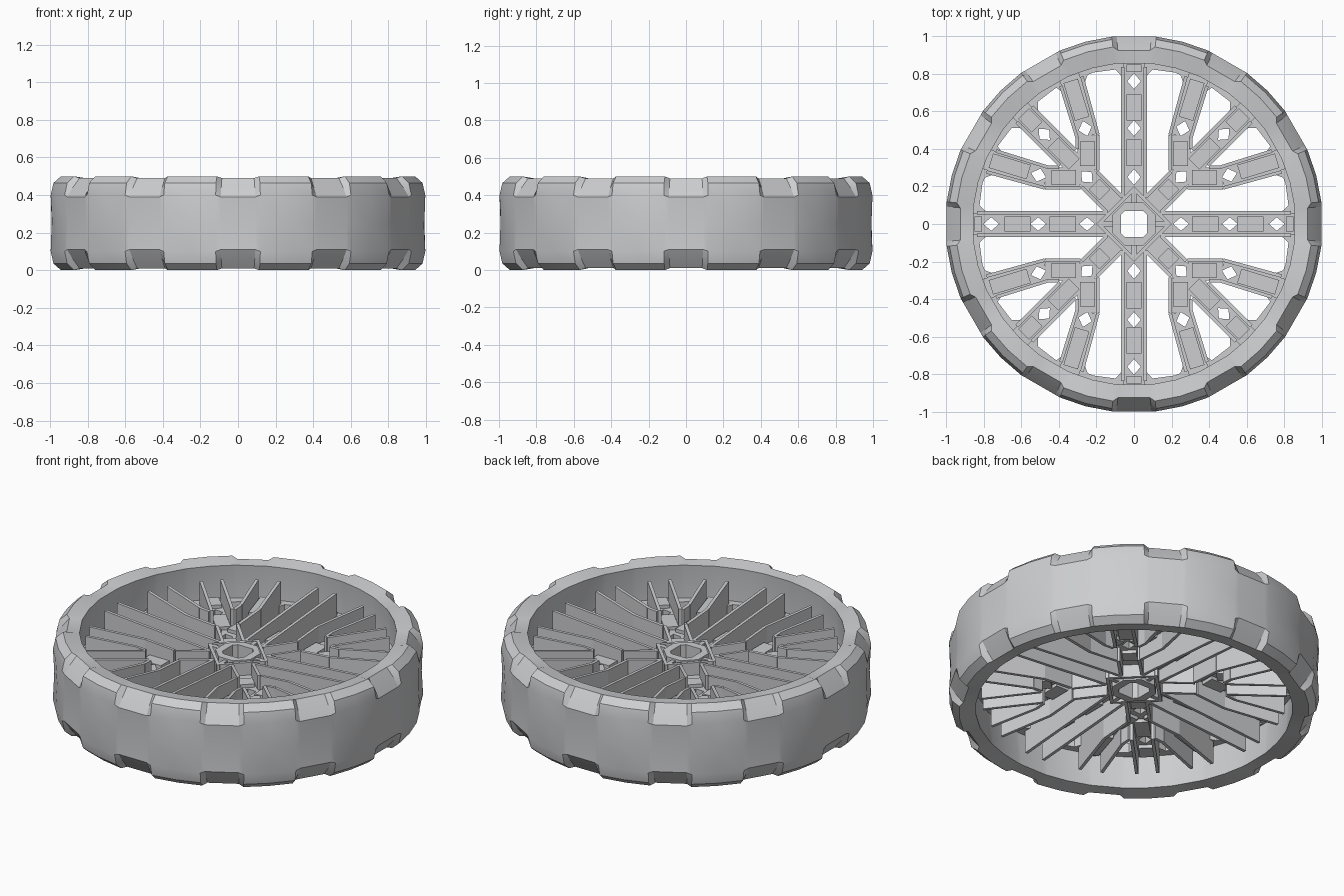
import bpy, bmesh, math
from mathutils import Vector, Matrix

if "Cube" in bpy.data.objects:
    bpy.data.objects.remove(bpy.data.objects["Cube"])

MID = 0.25  # height of the mid-plane
grey = bpy.data.materials.new("light_grey")
grey.diffuse_color = (0.61, 0.615, 0.63, 1)
grey.use_nodes = True
grey.node_tree.nodes["Principled BSDF"].inputs["Base Color"].default_value = grey.diffuse_color


def finish(name, bm, smooth=False):
    bmesh.ops.recalc_face_normals(bm, faces=bm.faces[:])
    me = bpy.data.meshes.new(name)
    bm.to_mesh(me)
    bm.free()
    me.materials.append(grey)
    ob = bpy.data.objects.new(name, me)
    bpy.context.collection.objects.link(ob)
    if smooth:
        bpy.ops.object.select_all(action='DESELECT')
        ob.select_set(True)
        bpy.context.view_layer.objects.active = ob
        bpy.ops.object.shade_smooth_by_angle(angle=math.radians(28))
    return ob


def rib_height(p):
    """Ribs grow taller towards the rim."""
    return 0.11 + 0.055 * max(0, min(1, (p.length - 0.15) / 0.67))


def prism(bm, pts, h):
    """Extrude a 2D outline equally above and below the mid-plane."""
    hs = [h(p) if callable(h) else h for p in pts]
    top = [bm.verts.new((p.x, p.y, MID + k)) for p, k in zip(pts, hs)]
    bot = [bm.verts.new((p.x, p.y, MID - k)) for p, k in zip(pts, hs)]
    bm.faces.new(top)
    bm.faces.new(bot[::-1])
    for i in range(len(pts)):
        j = (i + 1) % len(pts)
        bm.faces.new((top[i], bot[i], bot[j], top[j]))


def ring(bm, outer, inner, h):
    """Closed band between two outlines with equal point counts."""
    loops = [[bm.verts.new((p.x, p.y, MID + s * h)) for p in ps]
             for ps, s in ((outer, 1), (inner, 1), (inner, -1), (outer, -1))]
    n = len(outer)
    for a in range(4):
        for i in range(n):
            j = (i + 1) % n
            b = (a + 1) % 4
            bm.faces.new((loops[a][i], loops[a][j], loops[b][j], loops[b][i]))


def circle(n, r, start=0.0):
    return [Vector((r * math.cos(start + math.tau * i / n),
                    r * math.sin(start + math.tau * i / n))) for i in range(n)]


def wall(bm, path, t=0.009):
    """Thin upright rib along a polyline."""
    for a, b in zip(path, path[1:]):
        a, b = Vector(a), Vector(b)
        u = (b - a).normalized()
        n = Vector((-u.y, u.x)) * t
        prism(bm, [a + n, b + n, b - n, a - n], rib_height)


def web(bm, a, b, holes, pads, w=0.055):
    """Floor between two ribs, with diamond holes and raised pads."""
    a, b = Vector(a), Vector(b)
    u = (b - a).normalized()
    n = Vector((-u.y, u.x))

    def poly(pts, h):
        prism(bm, [a + u * s + n * t for s, t in pts], h)
    s0, c, d = 0.0, 0.042, 0.036
    for h in holes:
        if h - c > s0 + 0.002:
            poly([(s0, -w), (h - c, -w), (h - c, w), (s0, w)], 0.04)
        for sx in (-1, 1):
            for sy in (-1, 1):
                poly([(h + sx * c, 0), (h, sy * d), (h, sy * w), (h + sx * c, sy * w)], 0.04)
        s0 = h + c
    end = (b - a).length
    poly([(s0, -w), (end, -w), (end, w), (s0, w)], 0.04)
    for p0, p1 in pads:
        q = 0.04
        poly([(p0, -q), (p1, -q), (p1, q), (p0, q)], 0.06)


def flare(bm, a, b, w0=0.06, w1=0.115):
    """Gusset where a spoke meets the rim."""
    a, b = Vector(a), Vector(b)
    u = (b - a).normalized()
    n = Vector((-u.y, u.x))
    for s in (-1, 1):
        prism(bm, [a + n * s * w0, b + n * s * w0, b + n * s * w1], 0.03)


def four_times(bm):
    geom = bm.verts[:] + bm.edges[:] + bm.faces[:]
    for k in (1, 2, 3):
        new = bmesh.ops.duplicate(bm, geom=geom)["geom"]
        bmesh.ops.rotate(bm, cent=(0, 0, 0), matrix=Matrix.Rotation(k * math.pi / 2, 3, 'Z'),
                         verts=[v for v in new if isinstance(v, bmesh.types.BMVert)])


# Tyre: swept profile, with twelve shoulder notches on each side
plain = [(0.875, 0.0), (0.855, 0.235), (0.945, 0.25), (0.985, 0.215), (1.0, 0.15)]
notch = [(0.875, 0.0), (0.855, 0.235), (0.925, 0.24), (0.968, 0.185), (0.997, 0.14)]
bm = bmesh.new()
cols = []
for k in range(12):
    for deg, prof in ((-15, plain), (-6.8, plain), (-5.3, notch), (5.3, notch), (6.8, plain)):
        ang = math.radians(30 * k + deg)
        full = prof + [(0.992, 0.0)] + [(r, -z) for r, z in prof[:0:-1]]
        cols.append([bm.verts.new((1.004 * r * math.cos(ang), 1.004 * r * math.sin(ang), MID + z))
                     for r, z in full])
m = len(cols[0])
for i, col in enumerate(cols):
    nxt = cols[(i + 1) % len(cols)]
    for j in range(m):
        k = (j + 1) % m
        bm.faces.new((col[j], nxt[j], nxt[k], col[k]))
finish("tyre", bm, smooth=True)

# Flange joining the spokes to the tyre
bm = bmesh.new()
ring(bm, circle(24, 0.89), circle(24, 0.835), 0.03)
finish("rim_flange", bm)

# Straight spokes along the axes
bm = bmesh.new()
for s in (-0.06, 0.06):
    wall(bm, [(s, 0.14), (s, 0.835)])
web(bm, (0, 0.15), (0, 0.86), [0.10, 0.36, 0.61], [(0.16, 0.30), (0.40, 0.54), (0.66, 0.70)])
flare(bm, (0, 0.78), (0, 0.84))
four_times(bm)
finish("straight_spokes", bm)

# Diagonal spokes, built along y and turned by 45 degrees
bm = bmesh.new()
for s in (-0.057, 0.057):
    wall(bm, [(s, 0.15), (s, 0.335)])
    wall(bm, [(s, 0.50), (s, 0.825)])
web(bm, (0, 0.14), (0, 0.86), [0.215, 0.535], [(0.08, 0.16), (0.31, 0.47), (0.59, 0.69)])
flare(bm, (0, 0.78), (0, 0.84))
bmesh.ops.rotate(bm, cent=(0, 0, 0), matrix=Matrix.Rotation(math.pi / 4, 3, 'Z'), verts=bm.verts[:])
four_times(bm)
finish("diagonal_spokes", bm)

# Bent side branches on both flanks of each diagonal spoke
bm = bmesh.new()
for swap in (False, True):
    f = (lambda p: (p[1], p[0])) if swap else (lambda p: p)
    wall(bm, [f(p) for p in ((0.192, 0.285), (0.192, 0.475), (0.277, 0.785))])
    wall(bm, [f(p) for p in ((0.303, 0.40), (0.303, 0.46), (0.389, 0.735))])
    web(bm, f((0.247, 0.29)), f((0.247, 0.47)), [], [(0.02, 0.15)])
    web(bm, f((0.247, 0.465)), f((0.349, 0.80)), [0.045], [(0.10, 0.31)])
    flare(bm, f((0.325, 0.72)), f((0.346, 0.79)))
four_times(bm)
finish("branch_spokes", bm)

# Hub: socket with square bore, diamond frame, floor and short ribs
bm = bmesh.new()
bore = [Vector(p) for p in ((.07, -.048), (.07, .048), (.048, .07), (-.048, .07),
                            (-.07, .048), (-.07, -.048), (-.048, -.07), (.048, -.07))]
ring(bm, circle(8, 0.125, -math.pi / 8), bore, 0.12)
ring(bm, circle(4, 0.2), circle(4, 0.175), 0.115)
floor_edge = [p * (0.19 if i % 2 == 0 else 0.134) for i, p in enumerate(circle(8, 1))]
ring(bm, floor_edge, circle(8, 0.1), 0.05)
for p in circle(4, 1):
    wall(bm, [p * 0.11, p * 0.19], 0.012)
finish("hub", bm)
